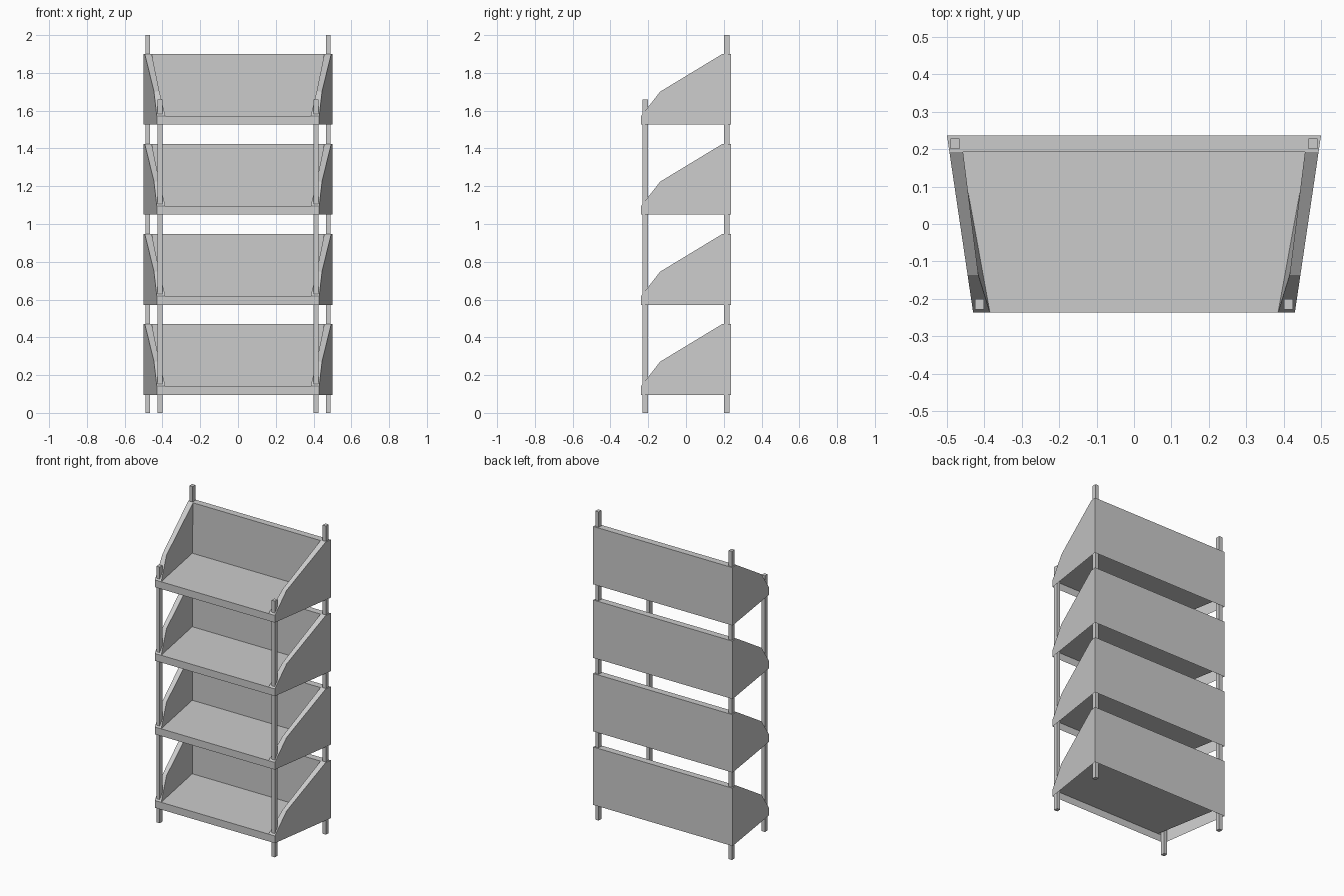
import bpy, bmesh

if "Cube" in bpy.data.objects:
    bpy.data.objects.remove(bpy.data.objects["Cube"])

HALF_D = 0.237      # half depth of the trays
FLOOR = 0.047       # floor height above the tray's bottom edge
HEIGHT = 0.375      # tray height at the back


def outer_x(y):
    # the plan tapers from the wide back to the narrow front
    return 0.43 + 0.07 * (y + HALF_D) / (2 * HALF_D)


def tray_mesh():
    bm = bmesh.new()

    def side(s):
        pts = {
            # outer skin
            "bot_front": (outer_x(-HALF_D), -HALF_D, 0),
            "bot_back": (0.5, HALF_D, 0),
            "out_front": (outer_x(-HALF_D), -HALF_D, FLOOR),
            "out_knee": (outer_x(-0.137), -0.137, 0.175),
            "out_top": (outer_x(0.193), 0.193, HEIGHT),
            "out_back": (0.5, HALF_D, HEIGHT),
            # inner skin
            "in_front": (0.385, -HALF_D, FLOOR),
            "in_knee": (0.416, -0.137, 0.175),
            "in_top": (0.457, 0.193, HEIGHT),
            "in_back": (0.463, 0.193, FLOOR),
        }
        return {k: bm.verts.new((s * x, y, z)) for k, (x, y, z) in pts.items()}

    L, R = side(-1), side(1)
    for v in (L, R):
        for names in (
            "bot_front bot_back out_back out_top out_knee out_front",   # outer wall
            "out_front out_knee in_knee in_front",                      # rim
            "out_knee out_top in_top in_knee",
            "out_top out_back in_top",
            "in_front in_knee in_back",                                 # inner wall
            "in_knee in_top in_back",
        ):
            bm.faces.new([v[n] for n in names.split()])
    # faces joining both sides: back, back rim, inner back, floor
    for a, b in (("bot_back", "out_back"), ("out_back", "in_top"),
                 ("in_top", "in_back"), ("in_back", "in_front")):
        bm.faces.new([L[a], R[a], R[b], L[b]])
    # front lip
    bm.faces.new([L["bot_front"], R["bot_front"], R["out_front"],
                  R["in_front"], L["in_front"], L["out_front"]])
    bmesh.ops.recalc_face_normals(bm, faces=bm.faces)
    mesh = bpy.data.meshes.new("tray")
    bm.to_mesh(mesh)
    bm.free()
    return mesh


def post(name, x, y, height):
    bpy.ops.mesh.primitive_cube_add(size=1, location=(x, y, height / 2))
    ob = bpy.context.object
    ob.name = name
    ob.scale = (0.024, 0.028, height)


# four stacked trays
tray = tray_mesh()
for i in range(4):
    ob = bpy.data.objects.new(f"shelf_tray_{i + 1}", tray)
    ob.location.z = 0.096 + i * 0.4765
    bpy.context.collection.objects.link(ob)

# corner posts, shorter at the front
for s, tag in ((-1, "left"), (1, "right")):
    post(f"front_post_{tag}", s * 0.413, -0.215, 1.66)
    post(f"back_post_{tag}", s * 0.478, 0.215, 2.0)
